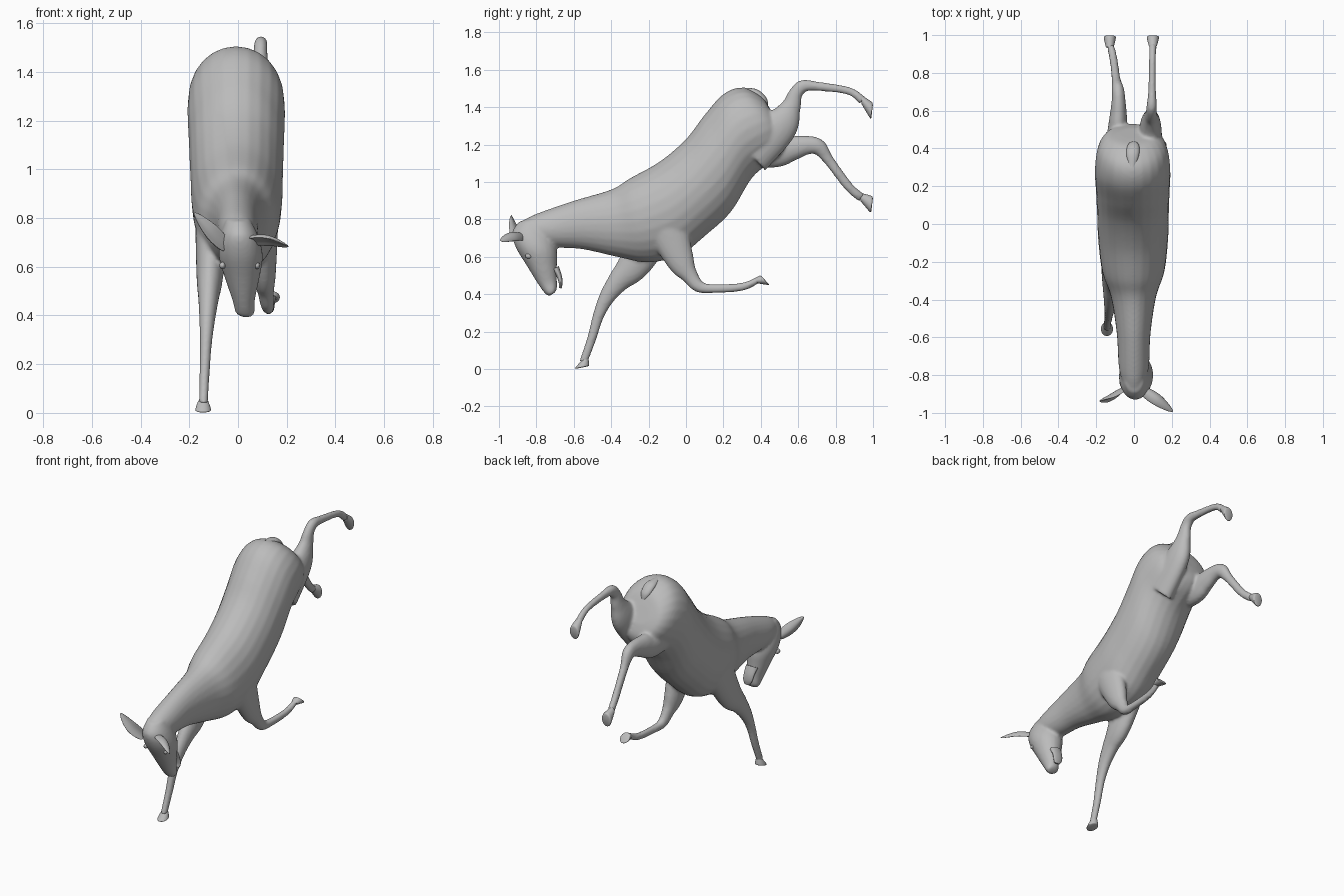
import bpy, bmesh
from math import sin, cos, pi, radians
from mathutils import Vector

if "Cube" in bpy.data.objects:
    bpy.data.objects.remove(bpy.data.objects["Cube"], do_unlink=True)

coat = bpy.data.materials.new("coat_grey")
coat.use_nodes = True
coat.diffuse_color = (0.5, 0.5, 0.5, 1)
coat.node_tree.nodes["Principled BSDF"].inputs["Base Color"].default_value = coat.diffuse_color


def spline(rows, steps=6):
    """Smooth curve through rows of numbers, as pairs of fraction and value."""
    rows = [Vector(row) for row in rows]
    last = len(rows) - 1
    out = []
    for i in range(last):
        start, end = rows[i], rows[i + 1]
        leave = (end - rows[max(i - 1, 0)]) / 2
        arrive = (rows[min(i + 2, last)] - start) / 2
        for step in range(steps):
            t = step / steps
            ease = t * t * (3 - 2 * t)
            bend = leave * t * (1 - t) ** 2 - arrive * t * t * (1 - t)
            out.append(((i + t) / last, start.lerp(end, ease) + bend))
    return out + [(1, rows[-1])]


def tangent(points, i):
    return points[min(i + 1, len(points) - 1)] - points[max(i - 1, 0)]


def skin(bm, rings, sides=24, cup=Vector()):
    """Closed loft through rings given as centre and two half axes."""
    loops = []
    for centre, u, v in rings:
        angles = [2 * pi * k / sides for k in range(sides)]
        loops.append([bm.verts.new(centre + u * cos(a) + v * sin(a) + cup * u.length * cos(a) ** 2)
                      for a in angles])
    faces = [bm.faces.new(loops[0]), bm.faces.new(loops[-1])]
    for near, far in zip(loops, loops[1:]):
        for k in range(sides):
            faces.append(bm.faces.new((near[k - 1], near[k], far[k], far[k - 1])))
    bmesh.ops.recalc_face_normals(bm, faces=faces)


def trunk(bm, x_start, x_end, rows):
    """Loft from rows of upper y, z, lower y, z and half width."""
    rings = []
    for t, (upper_y, upper_z, lower_y, lower_z, width) in spline(rows):
        x = x_start + (x_end - x_start) * t
        upper, lower = Vector((x, upper_y, upper_z)), Vector((x, lower_y, lower_z))
        rings.append(((upper + lower) / 2, Vector((width, 0, 0)), (upper - lower) / 2))
    skin(bm, rings)


def limb(bm, x_start, x_end, rows, bow=0):
    """Loft from rows of y, z and half depth; thick sections are flatter."""
    curve = spline(rows)
    centres = [Vector((x_start + (x_end - x_start) * t + bow * sin(pi * t), row[0], row[1]))
               for t, row in curve]
    rings = []
    for i, (t, row) in enumerate(curve):
        along = tangent(centres, i)
        depth = row[2]
        across = Vector((0, -along.z, along.y)).normalized() * depth
        rings.append((centres[i], Vector((depth / (1 + 7 * depth), 0, 0)), across))
    skin(bm, rings)


def finish(name, bm):
    mesh = bpy.data.meshes.new(name)
    bm.to_mesh(mesh)
    bm.free()
    mesh.materials.append(coat)
    ob = bpy.data.objects.new(name, mesh)
    bpy.context.collection.objects.link(ob)
    bpy.ops.object.select_all(action='DESELECT')
    ob.select_set(True)
    bpy.context.view_layer.objects.active = ob
    bpy.ops.object.shade_smooth_by_angle(angle=radians(50))
    return ob


def hoof(name, x, ankle, toe, heel):
    """Short flared loft from the ankle to a flat sole."""
    ankle, toe, heel = Vector(ankle), Vector(toe), Vector(heel)
    sole = (toe + heel) / 2
    reach = (toe - heel) / 2
    rows = []
    for t, spread, width in ((0, 0.5, 0.02), (0.5, 0.8, 0.028), (0.9, 1, 0.032), (1, 0.8, 0.025)):
        middle = ankle.lerp(sole, t)
        rows.append((*(middle + reach * spread), *(middle - reach * spread), width))
    bm = bmesh.new()
    trunk(bm, x, x, rows)
    finish(name, bm)


def ear(name, base, middle, tip, facing):
    """Cupped leaf that widens from the base and closes to a point."""
    curve = spline([base, middle, tip], 10)
    points = [point for t, point in curve]
    facing = Vector(facing).normalized()
    rings = []
    for i, (t, point) in enumerate(curve):
        along = tangent(points, i)
        side = along.cross(facing).normalized()
        width = 0.004 + 0.032 * sin(pi * (0.2 + 0.8 * t))
        rings.append((point, side * width, side.cross(along).normalized() * width / 3))
    bm = bmesh.new()
    skin(bm, rings, cup=facing / 2)
    finish(name, bm)


# Neck, chest, belly and rump
bm = bmesh.new()
trunk(bm, 0, -0.01, [
    (-0.88, 0.79, -0.8, 0.66, 0.06),
    (-0.8, 0.83, -0.7, 0.65, 0.08),
    (-0.6, 0.9, -0.55, 0.64, 0.09),
    (-0.4, 0.96, -0.37, 0.6, 0.12),
    (-0.3, 1.02, -0.2, 0.57, 0.165),
    (-0.14, 1.11, -0.03, 0.61, 0.185),
    (0, 1.23, 0.1, 0.71, 0.19),
    (0.1, 1.36, 0.24, 0.84, 0.195),
    (0.2, 1.47, 0.36, 1.03, 0.2),
    (0.3, 1.505, 0.49, 1.13, 0.185),
    (0.4, 1.46, 0.53, 1.2, 0.14),
    (0.45, 1.39, 0.51, 1.28, 0.07)])

# Head
trunk(bm, 0, 0.035, [
    (-0.89, 0.79, -0.76, 0.8, 0.05),
    (-0.93, 0.73, -0.71, 0.71, 0.08),
    (-0.91, 0.65, -0.69, 0.63, 0.09),
    (-0.85, 0.55, -0.69, 0.55, 0.07),
    (-0.785, 0.445, -0.69, 0.48, 0.046),
    (-0.75, 0.4, -0.69, 0.43, 0.04),
    (-0.73, 0.39, -0.7, 0.41, 0.025)])

# Planted foreleg
limb(bm, -0.11, -0.143, [
    (-0.14, 0.8, 0.12), (-0.27, 0.57, 0.09), (-0.36, 0.47, 0.06), (-0.425, 0.38, 0.042),
    (-0.47, 0.28, 0.03), (-0.505, 0.16, 0.025), (-0.55, 0.035, 0.022)])

# Folded foreleg
limb(bm, 0.1, 0.14, [
    (-0.12, 0.8, 0.12), (-0.03, 0.58, 0.075), (0.02, 0.5, 0.045), (0.065, 0.445, 0.034),
    (0.13, 0.43, 0.025), (0.3, 0.44, 0.022), (0.39, 0.48, 0.018)])

# Raised hind leg
limb(bm, 0.085, 0.1, [
    (0.34, 1.16, 0.13), (0.5, 1.3, 0.1), (0.56, 1.4, 0.055), (0.585, 1.47, 0.038),
    (0.625, 1.512, 0.034), (0.7, 1.512, 0.025), (0.87, 1.487, 0.021), (0.945, 1.435, 0.024)])

# Trailing hind leg
limb(bm, -0.1, -0.125, [
    (0.26, 1.24, 0.14), (0.46, 1.165, 0.09), (0.56, 1.18, 0.07), (0.65, 1.197, 0.05),
    (0.71, 1.185, 0.043), (0.765, 1.115, 0.028), (0.87, 0.975, 0.025), (0.94, 0.915, 0.024)],
    bow=0.03)

# Blend the joined parts into one skin
body = finish("body", bm)
blend = body.modifiers.new("blend", 'REMESH')
blend.mode = 'VOXEL'
blend.voxel_size = 0.009
blend.use_smooth_shade = True
soften = body.modifiers.new("soften", 'SMOOTH')
soften.iterations = 6

# Lower jaw
bm = bmesh.new()
trunk(bm, 0.02, 0.035, [
    (-0.72, 0.53, -0.68, 0.55, 0.04), (-0.695, 0.5, -0.664, 0.5, 0.036),
    (-0.68, 0.46, -0.66, 0.46, 0.032), (-0.68, 0.435, -0.665, 0.43, 0.02)])
finish("lower_jaw", bm)

# Tail lying on the rump
bm = bmesh.new()
trunk(bm, -0.01, 0, [
    (0.3, 1.505, 0.3, 1.47, 0.02), (0.38, 1.495, 0.36, 1.46, 0.034),
    (0.43, 1.45, 0.4, 1.43, 0.03), (0.44, 1.4, 0.43, 1.4, 0.008)])
finish("tail", bm)

# Hooves
hoof("planted_front_hoof", -0.143, (-0.54, 0.05), (-0.595, 0), (-0.52, 0.015))
hoof("folded_front_hoof", 0.14, (0.375, 0.47), (0.447, 0.45), (0.4, 0.5))
hoof("raised_hind_hoof", 0.1, (0.94, 1.44), (1, 1.42), (0.99, 1.335))
hoof("trailing_hind_hoof", -0.128, (0.935, 0.92), (1, 0.92), (0.99, 0.835))

# Ears
ear("right_ear", (-0.055, -0.87, 0.68), (-0.12, -0.91, 0.745), (-0.18, -0.935, 0.82), (0.5, -0.8, 0.1))
ear("left_ear", (0.04, -0.87, 0.715), (0.125, -0.925, 0.716), (0.205, -0.99, 0.686), (0.2, -0.6, -0.7))

# Eyes
for name, x in (("right_eye", -0.064), ("left_eye", 0.078)):
    bm = bmesh.new()
    bmesh.ops.create_uvsphere(bm, u_segments=16, v_segments=10, radius=0.018)
    bmesh.ops.scale(bm, vec=(0.7, 1.1, 0.8), verts=bm.verts)
    bmesh.ops.translate(bm, vec=(x, -0.84, 0.605), verts=bm.verts)
    finish(name, bm)
